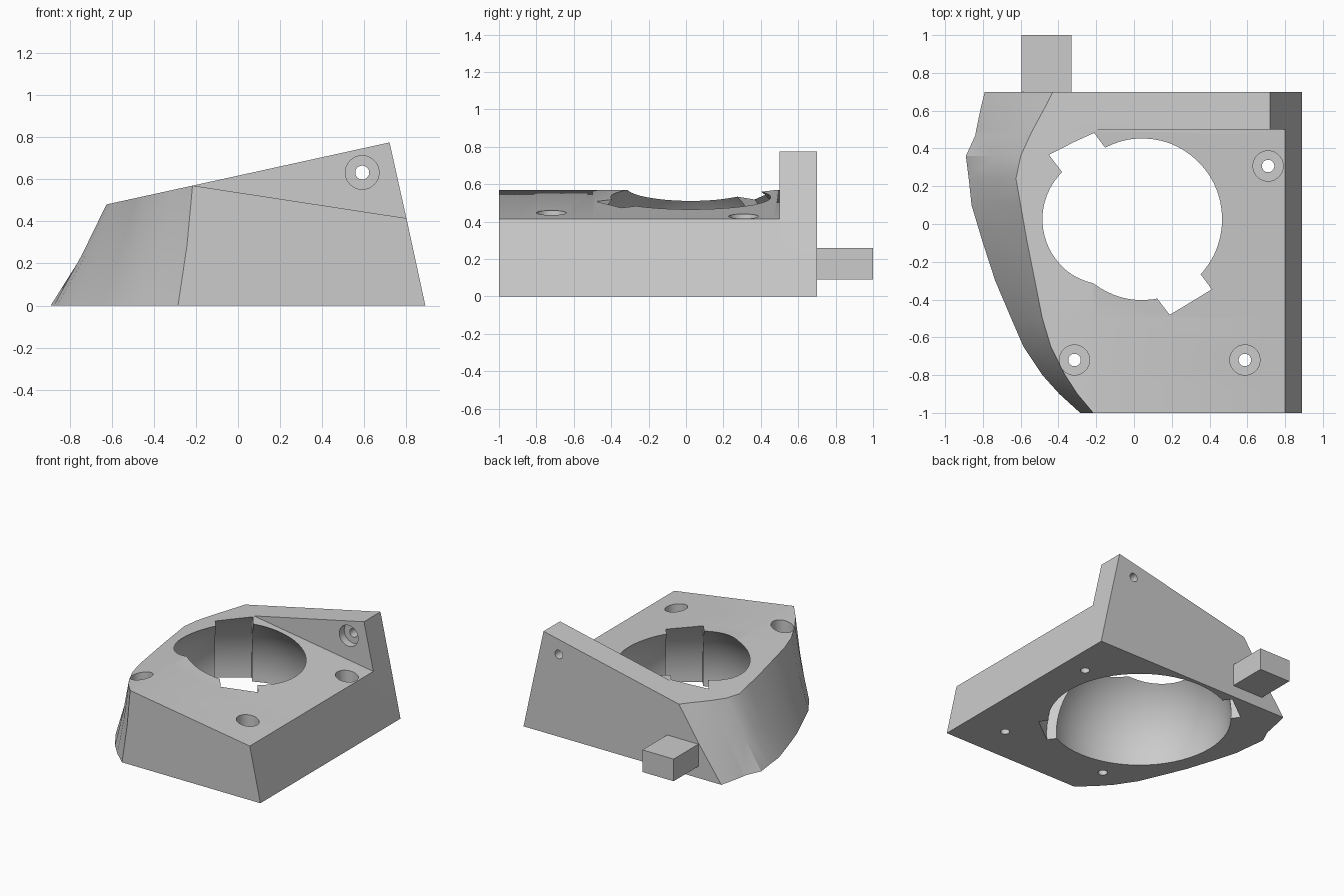
import bpy, bmesh, math
from mathutils import Matrix, Vector

cube = bpy.data.objects.get("Cube")
if cube:
    bpy.data.objects.remove(cube, do_unlink=True)

grey = bpy.data.materials.new("light_grey")
grey.use_nodes = True
grey.diffuse_color = (0.6, 0.6, 0.6, 1)
grey.node_tree.nodes["Principled BSDF"].inputs["Base Color"].default_value = (0.6, 0.6, 0.6, 1)


def make_object(name, bm):
    bmesh.ops.recalc_face_normals(bm, faces=bm.faces)
    mesh = bpy.data.meshes.new(name)
    bm.to_mesh(mesh)
    bm.free()
    mesh.materials.append(grey)
    obj = bpy.data.objects.new(name, mesh)
    bpy.context.collection.objects.link(obj)
    return obj


def cylinder(name, radius, depth, matrix, sides=40):
    bm = bmesh.new()
    bmesh.ops.create_cone(bm, cap_ends=True, segments=sides, radius1=radius,
                          radius2=radius, depth=depth, matrix=matrix)
    return make_object(name, bm)


def select_only(obj):
    bpy.ops.object.select_all(action="DESELECT")
    obj.select_set(True)
    bpy.context.view_layer.objects.active = obj


def cut(obj, cutter):
    cutter.hide_render = True
    mod = obj.modifiers.new("cut", "BOOLEAN")
    mod.operation, mod.solver, mod.object = "DIFFERENCE", "EXACT", cutter
    select_only(obj)
    bpy.ops.object.modifier_apply(modifier=mod.name)
    bpy.data.objects.remove(cutter, do_unlink=True)


RIDGE_X, RIDGE_Z = -0.215, 0.57


def deck_height(x):
    slope = 0.2185 if x < RIDGE_X else -0.153
    return RIDGE_Z + slope * (x - RIDGE_X)


# Housing: cross-sections along y (y, left edge at base, left edge at deck)
stations = [(-1, -.285, -.216), (-.9, -.395, -.30), (-.8, -.485, -.365),
            (-.65, -.585, -.44), (-.5, -.65, -.485), (-.3, -.735, -.525),
            (-.1, -.80, -.565), (.1, -.86, -.60), (.24, -.875, -.625),
            (.36, -.89, -.60), (.47, -.84, -.55), (.5, -.835, -.535),
            (.5, -.835, -.535), (.62, -.81, -.47), (.7, -.79, -.43)]
PLATE_START = 12

bm = bmesh.new()
rings = []
for i, (y, base_x, deck_x) in enumerate(stations):
    top_z = deck_height(deck_x)
    peak = (0.72, 0.775) if i >= PLATE_START else (0.8, 0.415)
    outline = [(base_x, 0), ((base_x + deck_x) / 2 + 0.008, top_z / 2), (deck_x, top_z),
               (RIDGE_X, RIDGE_Z), peak, (0.8, 0.415), (0.89, 0)]
    rings.append([bm.verts.new((x, y, z)) for x, z in outline])
for a, b in zip(rings, rings[1:]):
    for k in range(len(a)):
        n = (k + 1) % len(a)
        bm.faces.new((a[k], a[n], b[n], b[k]))
bm.faces.new(rings[0])
bm.faces.new(rings[-1])
bmesh.ops.remove_doubles(bm, verts=bm.verts, dist=0.0002)
bmesh.ops.triangulate(bm, faces=[f for f in bm.faces if len(f.verts) == 4])
housing = make_object("housing", bm)

# Domed cavity
centre = Vector((-0.03, 0.025, 0.05))
bm = bmesh.new()
bmesh.ops.create_uvsphere(bm, u_segments=64, v_segments=40, radius=0.648,
                          matrix=Matrix.Translation(centre))
cut(housing, make_object("cavity_cutter", bm))

# Pair of opposite grooves: a wide disc standing across the cavity
groove = (Matrix.Translation(centre) @ Matrix.Rotation(math.radians(37), 4, "Z")
          @ Matrix.Rotation(math.pi / 2, 4, "Y"))
cut(housing, cylinder("groove_cutter", 0.705, 0.26, groove, 72))

# Counterbored screw holes in the deck
for x, y in [(-0.315, -0.72), (0.587, -0.72), (0.71, 0.307)]:
    floor = deck_height(x) - 0.15
    cut(housing, cylinder("bore_cutter", 0.08, 0.6, Matrix.Translation((x, y, floor + 0.3))))
    cut(housing, cylinder("screw_cutter", 0.033, 2, Matrix.Translation((x, y, 0))))

# Counterbored hole through the upright back plate
lie = Matrix.Rotation(math.pi / 2, 4, "X")
for radius, depth, y in [(0.08, 0.12, 0.5), (0.033, 0.6, 0.6)]:
    cut(housing, cylinder("plate_cutter", radius, depth,
                          Matrix.Translation((0.59, y, 0.632)) @ lie))

select_only(housing)
bpy.ops.object.shade_smooth_by_angle(angle=math.radians(25))

# Rear peg
bm = bmesh.new()
bmesh.ops.create_cube(bm, size=1, matrix=Matrix.Translation((-0.4625, 0.85, 0.175))
                      @ Matrix.Diagonal((0.265, 0.3, 0.17, 1)))
make_object("rear_peg", bm)
